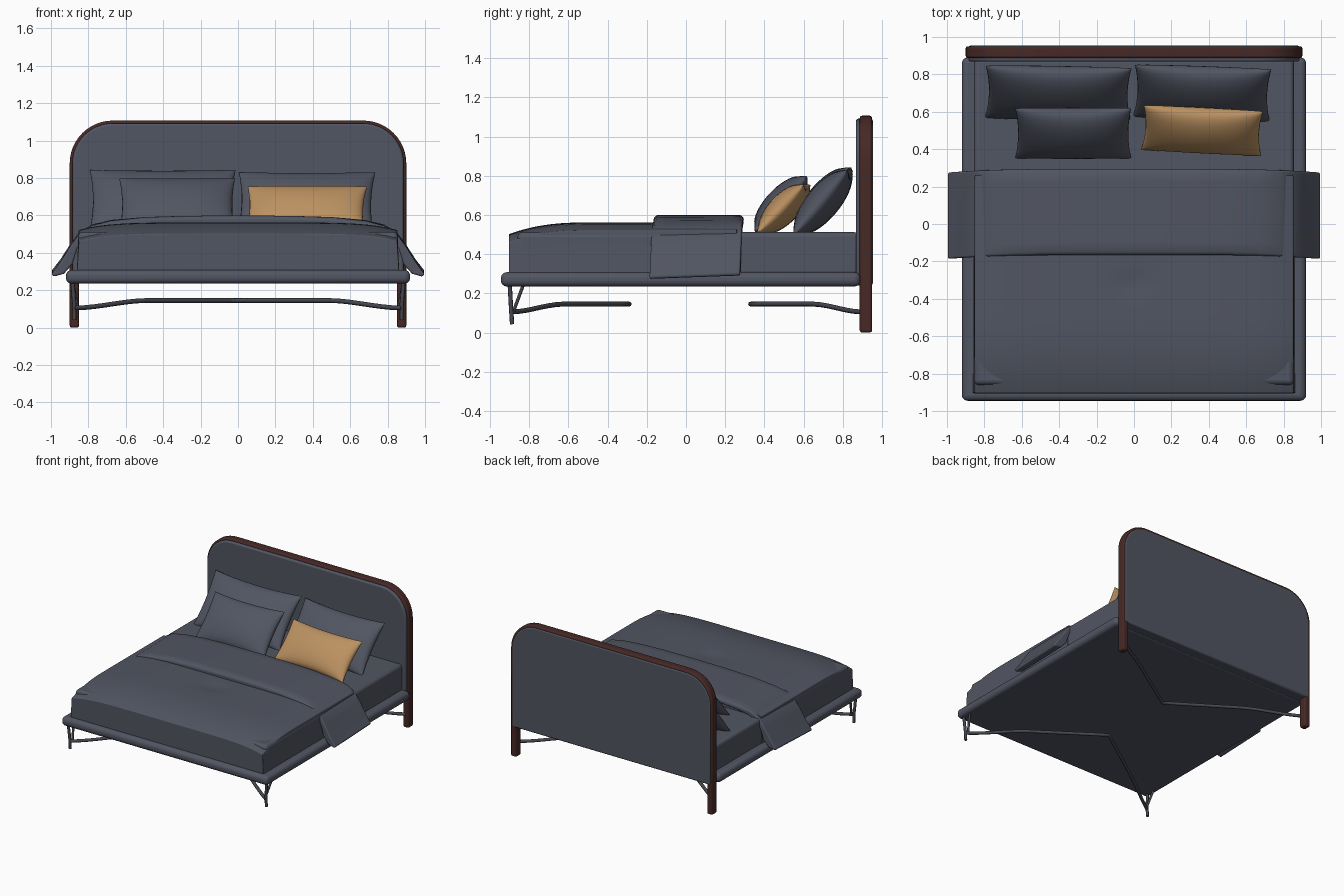
import bpy, bmesh, math
from mathutils import Vector

if "Cube" in bpy.data.objects:
    bpy.data.objects.remove(bpy.data.objects["Cube"])


def material(name, rgb):
    m = bpy.data.materials.new(name)
    m.diffuse_color = (*rgb, 1)
    m.use_nodes = True
    m.node_tree.nodes["Principled BSDF"].inputs["Base Color"].default_value = m.diffuse_color
    return m


FABRIC = material("slate fabric", (0.083, 0.092, 0.122))
WOOD = material("dark red wood", (0.062, 0.022, 0.019))
TAN = material("tan fabric", (0.50, 0.285, 0.12))
METAL = material("dark metal", (0.06, 0.065, 0.08))


def finish(name, bm, mat, bevel=0, segs=3, angle=40):
    """Turn a bmesh into a shaded object, with an optional rounded edge."""
    bmesh.ops.remove_doubles(bm, verts=bm.verts, dist=1e-5)
    bmesh.ops.recalc_face_normals(bm, faces=bm.faces)
    me = bpy.data.meshes.new(name)
    bm.to_mesh(me)
    bm.free()
    me.materials.append(mat)
    ob = bpy.data.objects.new(name, me)
    bpy.context.collection.objects.link(ob)
    if bevel:
        b = ob.modifiers.new("round", "BEVEL")
        b.width, b.segments = bevel, segs
        b.limit_method, b.angle_limit = "ANGLE", math.radians(50)
    bpy.ops.object.select_all(action="DESELECT")
    ob.select_set(True)
    bpy.context.view_layer.objects.active = ob
    bpy.ops.object.shade_smooth_by_angle(angle=math.radians(angle))
    return ob


def box(name, lo, hi, mat, bevel, cuts=0, shape=None, segs=4):
    bm = bmesh.new()
    bmesh.ops.create_cube(bm, size=1)
    if cuts:
        bmesh.ops.subdivide_edges(bm, edges=bm.edges[:], cuts=cuts, use_grid_fill=True)
    for v in bm.verts:
        p = Vector([lo[i] + (hi[i] - lo[i]) * (v.co[i] + 0.5) for i in range(3)])
        v.co = shape(p) if shape else p
    return finish(name, bm, mat, bevel, segs)


def slab(name, outline, y0, y1, mat, bevel):
    """Extrude an x-z outline along y."""
    bm = bmesh.new()
    f = bm.faces.new([bm.verts.new((x, y0, z)) for x, z in outline])
    r = bmesh.ops.extrude_face_region(bm, geom=[f])
    for v in r["geom"]:
        if isinstance(v, bmesh.types.BMVert):
            v.co.y = y1
    return finish(name, bm, mat, bevel)


def arch(half, bottom, top, rad, n=12):
    """Open outline with two rounded top corners, left foot to right foot."""
    right = [(half - rad + rad * math.cos(a), top - rad + rad * math.sin(a))
             for a in [math.pi / 2 * i / n for i in range(n, -1, -1)]]
    right.append((half, bottom))
    return [(-x, z) for x, z in reversed(right)] + right


# Headboard: wooden arch whose feet form the rear legs, upholstered panel inside
outer, inner = arch(0.9, 0, 1.107, 0.23), arch(0.85, 0, 1.057, 0.18)
slab("headboard_frame", outer + inner[::-1], 0.887, 0.95, WOOD, 0.012)
slab("headboard_panel", arch(0.886, 0.24, 1.092, 0.216), 0.868, 0.954, FABRIC, 0.012)

# Platform and mattress
box("platform", (-0.92, -0.945, 0.235), (0.92, 0.89, 0.308), FABRIC, 0.03)
box("mattress", (-0.855, -0.86, 0.29), (0.855, 0.885, 0.512), FABRIC, 0.025)


def puff(p):
    """Crown the duvet toward its middle and slope it at the foot."""
    f = (p.z - 0.29) / 0.272
    u, w = abs(p.x) / 0.86, max(0, (-p.y - 0.5) / 0.405)
    p.z -= f * (0.04 * u ** 6 + 0.06 * w ** 2.5)
    dip = math.exp(-((p.x / 0.1) ** 2 + ((p.y + 0.32) / 0.07) ** 2))
    p.z -= f * 0.012 * dip
    p.x *= 1 - 0.012 * f
    return p


box("duvet", (-0.862, -0.905, 0.29), (0.862, 0.26, 0.562), FABRIC, 0.06, 31, puff, 6)

# Folded blanket draped over both sides: a thick strip lofted along y
top = [(0, 0.6), (0.3, 0.597), (0.5, 0.59), (0.68, 0.572), (0.78, 0.545),
       (0.85, 0.5), (0.9, 0.43), (0.95, 0.35), (0.998, 0.285)]
low = [(0.985, 0.272), (0.93, 0.288), (0.885, 0.34), (0.86, 0.42), (0.82, 0.48),
       (0.75, 0.515), (0.65, 0.535), (0.5, 0.55), (0.3, 0.55), (0, 0.55)]
half = top + low
ring = half + [(-x, z) for x, z in half[-2:0:-1]]
bm = bmesh.new()
rows = []
for t in [0, 0.04, 0.15, 0.3, 0.5, 0.7, 0.85, 0.96, 1]:
    sink = 0.012 if t in (0, 1) else 0
    row = []
    for x, z in ring:
        side = abs(x) ** 4
        y0, y1 = -0.165 - 0.022 * side, 0.295 - 0.02 * side
        hem = 0.018 * t * side
        row.append(bm.verts.new((x, y0 + (y1 - y0) * t, z + hem - sink * (z > 0.56))))
    rows.append(row)
n = len(ring)
for a, b in zip(rows, rows[1:]):
    for i in range(n):
        bm.faces.new((a[i], a[(i + 1) % n], b[(i + 1) % n], b[i]))
for row in (rows[0], rows[-1]):
    bm.faces.new(row)
finish("folded_blanket", bm, FABRIC, 0.01, 3, 50)


# Pillows: pinched cushions leaning on the headboard
def pillow(name, center, w, h, t, lean, yaw, mat, n=20):
    bm = bmesh.new()
    for s in (1, -1):
        g = []
        for j in range(n + 1):
            v = math.sin(math.pi * (j / n - 0.5))
            g.append([])
            for i in range(n + 1):
                u = math.sin(math.pi * (i / n - 0.5))
                fat = max(0, (1 - u * u) * (1 - v * v)) ** 0.45
                g[j].append(bm.verts.new((w / 2 * u * (1 - 0.05 * (1 - v * v)),
                                          h / 2 * v * (1 - 0.09 * (1 - u * u)),
                                          s * t / 2 * fat)))
        for j in range(n):
            for i in range(n):
                bm.faces.new((g[j][i], g[j][i + 1], g[j + 1][i + 1], g[j + 1][i]))
    ob = finish(name, bm, mat, angle=60)
    ob.location = center
    ob.rotation_euler = (math.radians(lean), 0, math.radians(yaw))


pillow("back_pillow_left", (-0.405, 0.70, 0.672), 0.78, 0.44, 0.17, 51, -1, FABRIC)
pillow("back_pillow_right", (0.365, 0.70, 0.665), 0.73, 0.43, 0.17, 50, -2, FABRIC)
pillow("front_pillow_left", (-0.325, 0.485, 0.655), 0.62, 0.39, 0.16, 47, 0, FABRIC)
pillow("lumbar_pillow", (0.365, 0.50, 0.632), 0.64, 0.34, 0.15, 46, -3, TAN)


# Thin metal rods
def rod(name, points, radius):
    cu = bpy.data.curves.new(name, "CURVE")
    cu.dimensions, cu.bevel_depth, cu.bevel_resolution = "3D", radius, 2
    cu.use_fill_caps = True
    sp = cu.splines.new("POLY")
    sp.points.add(len(points) - 1)
    for p, co in zip(sp.points, points):
        p.co = (*co, 1)
    cu.materials.append(METAL)
    bpy.context.collection.objects.link(bpy.data.objects.new(name, cu))


# Stretchers: two V shapes under the platform, rising toward the middle
for label, y_leg, y_mid in (("front", -0.895, -0.29), ("rear", 0.9, 0.33)):
    path = []
    for i in range(-16, 17):
        k = abs(i) / 16
        rise = min(1, (1 - k) / 0.45)
        path.append((0.875 * i / 16, y_mid + (y_leg - y_mid) * k,
                     0.105 + 0.04 * (3 * rise ** 2 - 2 * rise ** 3)))
    rod(label + "_stretcher", path, 0.0125)

# Front legs
for label, s in (("left", -1), ("right", 1)):
    rod("front_leg_" + label, [(s * 0.875, -0.888, 0.042), (s * 0.875, -0.893, 0.12),
                               (s * 0.885, -0.9, 0.245)], 0.011)
    rod("leg_brace_" + label, [(s * 0.86, -0.88, 0.11), (s * 0.885, -0.83, 0.245)], 0.009)
